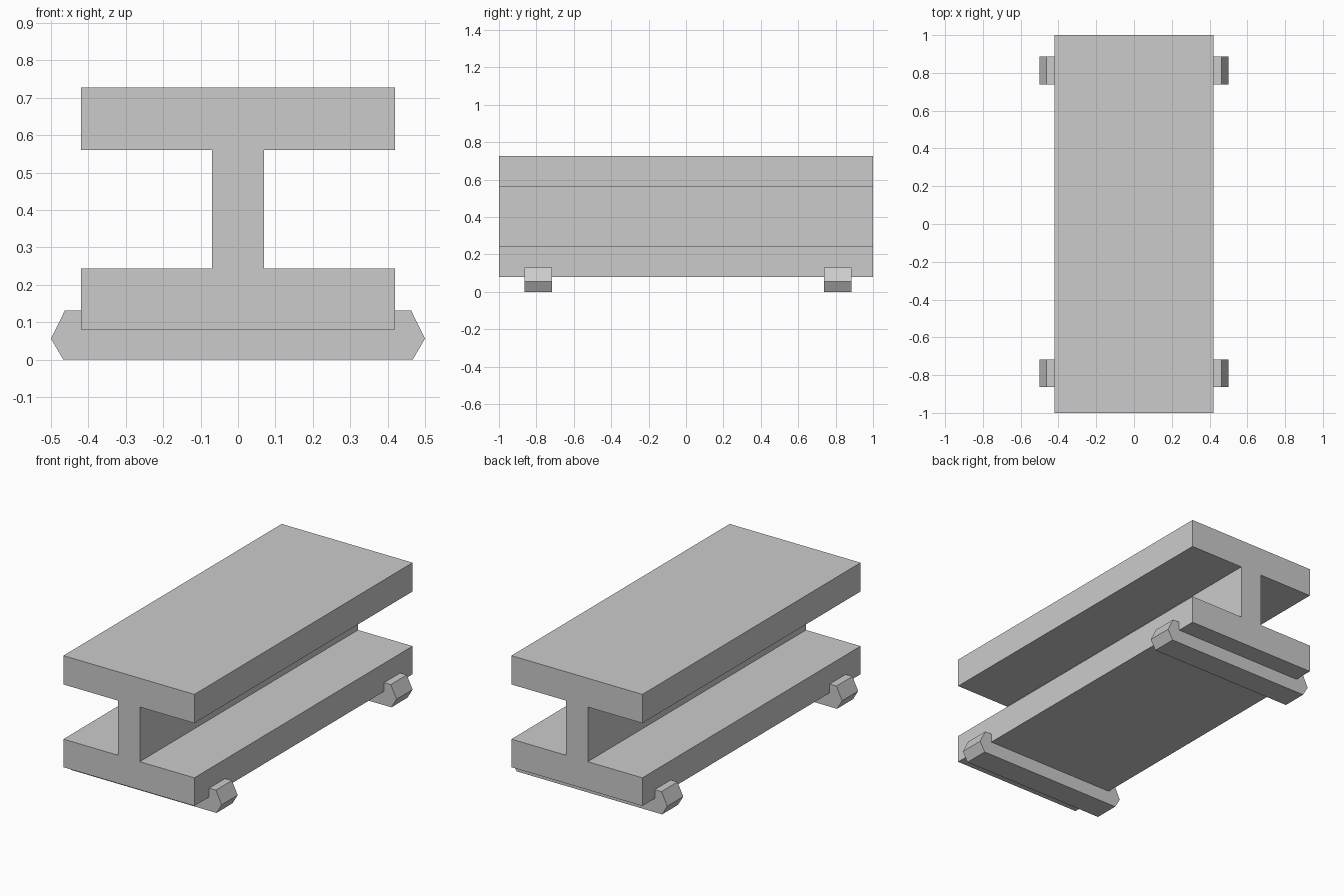
import bpy
import bmesh

if "Cube" in bpy.data.objects:
    bpy.data.objects.remove(bpy.data.objects["Cube"])


def extrude_profile(name, half, y0, y1):
    """Mirror a right-hand (x, z) half profile, listed bottom to top, and extrude along y."""
    outline = half + [(-x, z) for x, z in reversed(half)]
    bm = bmesh.new()
    face = bm.faces.new([bm.verts.new((x, y0, z)) for x, z in outline])
    ext = bmesh.ops.extrude_face_region(bm, geom=[face])
    moved = [v for v in ext["geom"] if isinstance(v, bmesh.types.BMVert)]
    bmesh.ops.translate(bm, verts=moved, vec=(0, y1 - y0, 0))
    bmesh.ops.recalc_face_normals(bm, faces=bm.faces)
    mesh = bpy.data.meshes.new(name)
    bm.to_mesh(mesh)
    bm.free()
    obj = bpy.data.objects.new(name, mesh)
    bpy.context.collection.objects.link(obj)
    return obj


# I-beam: two thick flanges joined by a web
extrude_profile("i_beam", [(0.42, 0.08), (0.42, 0.243), (0.07, 0.243),
                           (0.07, 0.56), (0.42, 0.56), (0.42, 0.727)], -1, 1)

# Cross supports with pointed ends, the beam sunk into them
support = [(0.467, 0), (0.5, 0.056), (0.463, 0.131)]
for name, y0 in (("front_support", -0.864), ("back_support", 0.739)):
    extrude_profile(name, support, y0, y0 + 0.147)
